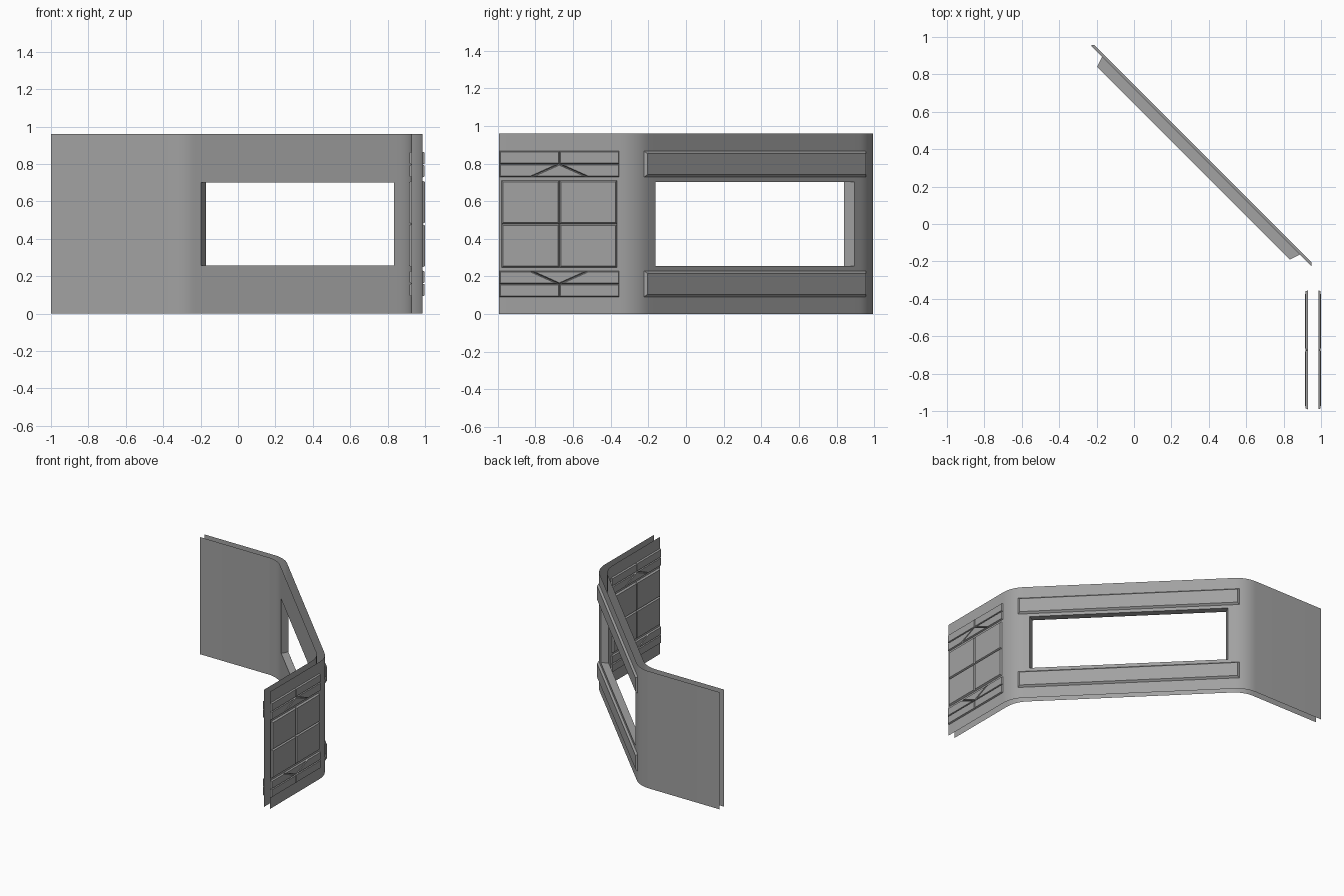
import bpy, bmesh
from math import sin, cos, tan, radians, sqrt
from mathutils import Vector

cube = bpy.data.objects.get("Cube")
if cube:
    bpy.data.objects.remove(cube)

# Material
grey = bpy.data.materials.new("wall grey")
grey.use_nodes = True
colour = (0.36, 0.36, 0.36, 1)
grey.diffuse_color = colour
grey.node_tree.nodes["Principled BSDF"].inputs["Base Color"].default_value = colour

SHIFT = 0.007                       # centres the footprint in y
HEIGHT, MID = 0.96, 0.479
SILL, HEAD = 0.257, 0.702
OUT_X, OUT_SUM = 0.986, 0.717       # outer skin: side plane, diagonal x + y
IN_X, IN_SUM = 0.929, 0.637         # inner skin
RADIUS, STEPS = 0.22, 8


def finish(name, bm, smooth=False):
    mesh = bpy.data.meshes.new(name)
    bm.to_mesh(mesh)
    bm.free()
    mesh.materials.append(grey)
    obj = bpy.data.objects.new(name, mesh)
    obj.location.y = SHIFT
    bpy.context.collection.objects.link(obj)
    if smooth:
        bpy.ops.object.select_all(action="DESELECT")
        obj.select_set(True)
        bpy.context.view_layer.objects.active = obj
        bpy.ops.object.shade_smooth_by_angle(angle=radians(30))
    return obj


def on_diagonal(total, t):
    return (total / 2 - t / sqrt(2), total / 2 + t / sqrt(2))


def skin_path(side, total, half_window):
    """Plan of one skin: straight side, rounded corner, diagonal, mirrored."""
    centre_y = total - side - RADIUS * tan(radians(22.5))
    half = [(side, -1.0)]
    for i in range(STEPS + 1):
        a = radians(45) * i / STEPS
        half.append((side - RADIUS + RADIUS * cos(a), centre_y + RADIUS * sin(a)))
    half.append(on_diagonal(total, -half_window))
    return half + [(y, x) for x, y in reversed(half)]


def add_skin(bm, path, flip):
    """Raises the plan to full height and returns the window corners."""
    rows = [[bm.verts.new((x, y, z)) for x, y in path]
            for z in (0, SILL, HEAD, HEIGHT)]
    left = len(path) // 2 - 1
    for r in range(3):
        for i in range(len(path) - 1):
            if r == 1 and i == left:
                continue
            quad = [rows[r][i], rows[r][i + 1], rows[r + 1][i + 1], rows[r + 1][i]]
            bm.faces.new(quad[::-1] if flip else quad)
    return [rows[1][left], rows[1][left + 1], rows[2][left + 1], rows[2][left]]


# Double-skinned corner wall with a splayed window opening
bm = bmesh.new()
outer = add_skin(bm, skin_path(OUT_X, OUT_SUM, 0.748), False)
inner = add_skin(bm, skin_path(IN_X, IN_SUM, 0.729), True)
for i in range(4):
    j = (i + 1) % 4
    bm.faces.new([outer[i], outer[j], inner[j], inner[i]])
finish("corner_wall", bm, True)


def plates(name, outlines, place, outward, inset, depth):
    """Raised plates with sloping edges, one per outline."""
    bm = bmesh.new()
    for outline in outlines:
        face = bm.faces.new([bm.verts.new(place(u, z)) for u, z in outline])
        face.normal_update()
        if face.normal.dot(Vector(outward)) < 0:
            face.normal_flip()
    bmesh.ops.inset_individual(bm, faces=bm.faces[:], thickness=inset,
                               depth=depth, use_even_offset=True)
    finish(name, bm)


def rect(u0, u1, z0, z1):
    return [(u0, z0), (u1, z0), (u1, z1), (u0, z1)]


def flip_u(outlines):
    return outlines + [[(-u, z) for u, z in o] for o in outlines]


def flip_z(outlines):
    return outlines + [[(u, 2 * MID - z) for u, z in o] for o in outlines]


LOW, SPLIT, TOP = 0.728, 0.797, 0.866

# Long trim boards above and below the window
plates("window_trim_boards", flip_z([rect(-0.834, 0.834, LOW, TOP)]),
       lambda u, z: (*on_diagonal(OUT_SUM, u), z), (1, 1, 0), 0.013, 0.015)

# Side panelling: chevron bands and four panes, on both skins
band = flip_u([rect(0, 0.318, SPLIT, TOP),
               [(0, SPLIT), (0.155, LOW), (0.318, LOW), (0.318, SPLIT)]])
band.append([(0, SPLIT), (-0.155, LOW), (0.155, LOW)])
panes = flip_u([rect(0, 0.307, MID, 0.711)])

for label, x, way in (("outer", OUT_X, 1), ("inner", IN_X, -1)):
    place = lambda u, z, x=x: (x, u - 0.68, z)
    plates(label + "_chevron_bands", flip_z(band), place, (way, 0, 0), 0.005, 0.012)
    plates(label + "_panes", flip_z(panes), place, (way, 0, 0), 0.008, 0.014)
